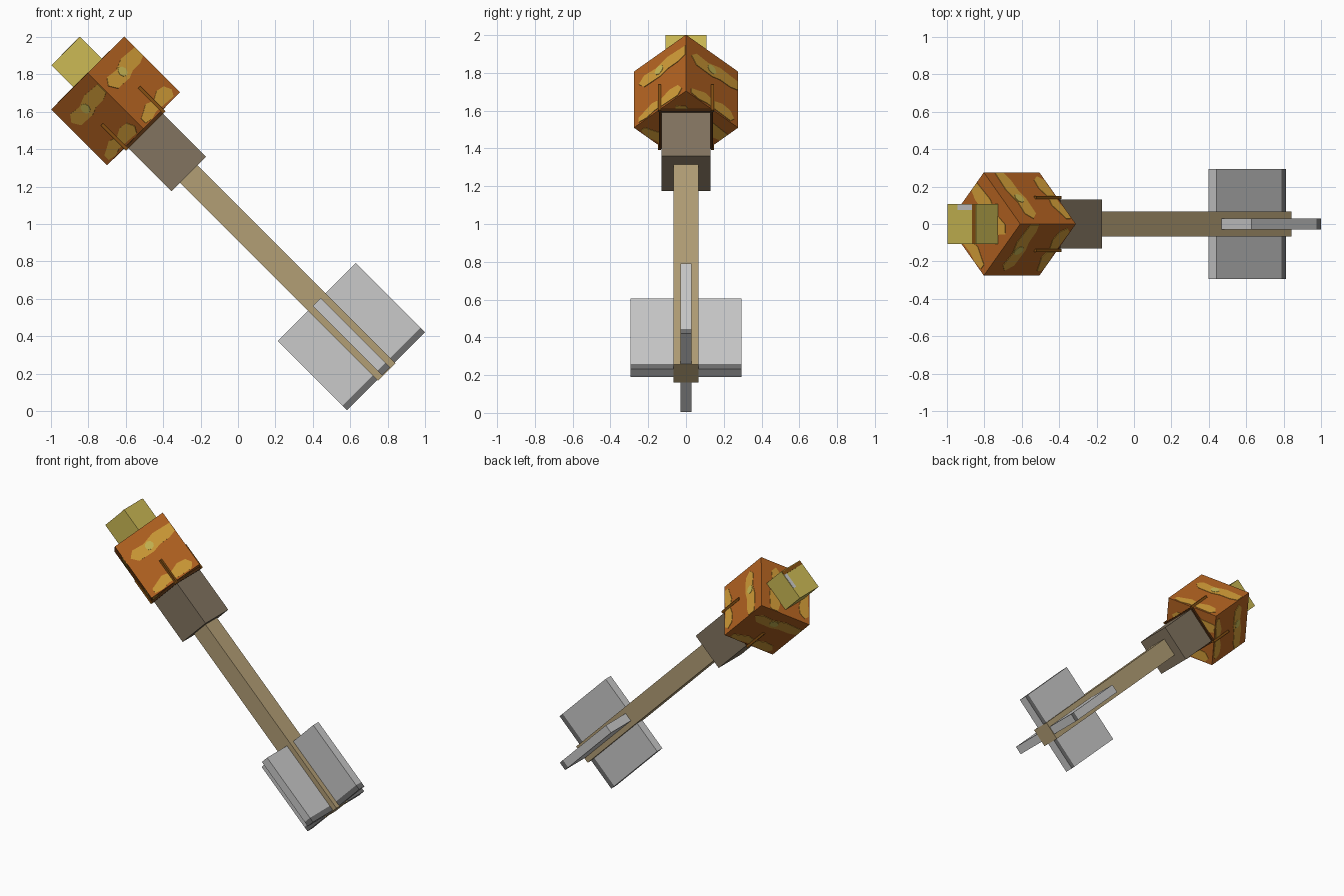
import bpy, bmesh, math
from mathutils import Matrix, Vector

if "Cube" in bpy.data.objects:
    bpy.data.objects.remove(bpy.data.objects["Cube"])

# Tilted frame: local z runs along the shaft towards the head
FRAME = Matrix.Translation((0.502, 0, 0.502)) @ Matrix.Rotation(-math.pi / 4, 4, 'Y')


def srgb(c):
    return c / 12.92 if c < 0.04045 else ((c + 0.055) / 1.055) ** 2.4


def material(name, *rgb):
    m = bpy.data.materials.new(name)
    m.diffuse_color = (*[srgb(c) for c in rgb], 1)
    m.use_nodes = True
    m.node_tree.nodes["Principled BSDF"].inputs["Base Color"].default_value = m.diffuse_color
    return m


WOOD = material("tan_wood", 0.70, 0.62, 0.46)
COLLAR = material("grey_brown", 0.51, 0.455, 0.375)
ORANGE = material("burnt_orange", 0.71, 0.39, 0.13)
AMBER = material("amber", 0.83, 0.62, 0.22)
YELLOW = material("dull_yellow", 0.80, 0.73, 0.33)
GOLD = material("dark_gold", 0.52, 0.31, 0.07)
BROWN = material("dark_brown", 0.30, 0.17, 0.06)
GREY = material("light_grey", 0.79, 0.79, 0.79)
DARK = material("dark_grey", 0.43, 0.43, 0.43)


def finish(name, bm, *mats):
    bmesh.ops.recalc_face_normals(bm, faces=bm.faces)
    mesh = bpy.data.meshes.new(name)
    bm.to_mesh(mesh)
    bm.free()
    for m in mats:
        mesh.materials.append(m)
    ob = bpy.data.objects.new(name, mesh)
    ob.matrix_world = FRAME
    bpy.context.collection.objects.link(ob)
    return ob


def box(name, lo, hi, mat, turn=0, end_mat=None):
    """Box between two corners; end_mat colours its lower end."""
    bm = bmesh.new()
    bmesh.ops.create_cube(bm, size=1)
    lo, hi = Vector(lo), Vector(hi)
    size, mid = hi - lo, (hi + lo) / 2
    for v in bm.verts:
        v.co = Vector([c * s + m for c, s, m in zip(v.co, size, mid)])
    bm.normal_update()
    if end_mat:
        for f in bm.faces:
            f.material_index = int(f.normal.z < -0.9)
    bmesh.ops.rotate(bm, verts=bm.verts, matrix=Matrix.Rotation(turn, 3, 'Z'))
    return finish(name, bm, mat, *([end_mat] if end_mat else []))


def square(name, half, z0, z1, mat, turn=0):
    return box(name, (-half, -half, z0), (half, half, z1), mat, turn)


def patch(name, points, origin, across, down, mat, lift=0.003):
    """Thin painted plate on a face, outlined in face fractions."""
    n = across.cross(down).normalized()
    if n.dot(origin + across / 2 + down / 2 - Vector((0, 0, 1.635))) < 0:
        n = -n
    bm = bmesh.new()
    base = bm.faces.new([bm.verts.new(origin + across * u + down * f - n * 0.001)
                         for u, f in points])
    top = bmesh.ops.extrude_face_region(bm, geom=[base])["geom"]
    for v in top:
        if isinstance(v, bmesh.types.BMVert):
            v.co += n * (lift + 0.001)
    finish(name, bm, mat)


# Shaft, collar, rim and nose block
square("shaft", 0.066, -0.415, 1.10, WOOD)
square("collar", 0.131, 1.082, 1.415, COLLAR)
square("collar_rim", 0.142, 1.408, 1.43, BROWN)
square("nose_block", 0.108, 1.84, 2.012, YELLOW)

# Worn edges on the nose block
box("nose_dark_strip", (0.078, -0.105, 2.01), (0.104, 0.105, 2.014), GOLD)
box("nose_grey_strip", (-0.03, 0.075, 2.01), (0.078, 0.105, 2.014), GREY)

# Head turned by an eighth, so its edges face front and up
R, Z0, Z1 = 0.2757, 1.425, 1.8455
square("head", R / math.sqrt(2), Z0, Z1, ORANGE, math.pi / 4)

# Painted marks, the same on each face of the head
STRIPE = [(0.1, 0.3), (0.2, 0.21), (0.42, 0.23), (0.65, 0.17), (0.99, 0.19),
          (0.99, 0.34), (0.85, 0.38), (0.65, 0.38), (0.5, 0.42), (0.2, 0.41)]
BLOB = [(0.1, 0.97), (0.1, 0.89), (0.22, 0.85), (0.36, 0.8), (0.52, 0.84),
        (0.69, 0.78), (0.85, 0.8), (0.92, 0.9), (0.85, 0.98), (0.4, 0.96), (0.25, 0.99)]
SPOT = [(0.49 + 0.08 * math.cos(a * math.pi / 4), 0.3 + 0.07 * math.sin(a * math.pi / 4))
        for a in range(8)]


def corner(k, z):
    a = k * math.pi / 2
    return Vector((R * math.cos(a), R * math.sin(a), z))


faces = [(corner(k, Z1), corner(k + 1, Z1) - corner(k, Z1), Vector((0, 0, Z0 - Z1)))
         for k in range(4)]
for z in (Z1, Z0):
    faces.append((corner(0, z), corner(1, z) - corner(0, z), corner(3, z) - corner(0, z)))
for i, (o, across, down) in enumerate(faces):
    patch(f"head_stripe_{i}", STRIPE, o, across, down, AMBER)
    patch(f"head_blob_{i}", BLOB, o, across, down, AMBER)
    if i < 4:
        patch(f"head_spot_{i}", SPOT, o, across, down, YELLOW, 0.005)

# Four prongs gripping the head
for x in (-1, 1):
    for y in (-1, 1):
        cx, cy, h = x * 0.141, y * 0.141, 0.008
        box("prong", (cx - h, cy - h, 1.408), (cx + h, cy + h, 1.598), GOLD)

# Crossed tail fins with dark trailing bands
for name, turn in (("upright_fin", 0), ("flat_fin", math.pi / 2)):
    box(name, (-0.295, -0.03, -0.375), (0.295, 0.03, 0.115), GREY, turn)
    box(name + "_band", (-0.295, -0.03, -0.41), (0.295, 0.03, -0.375), DARK, turn, GREY)
